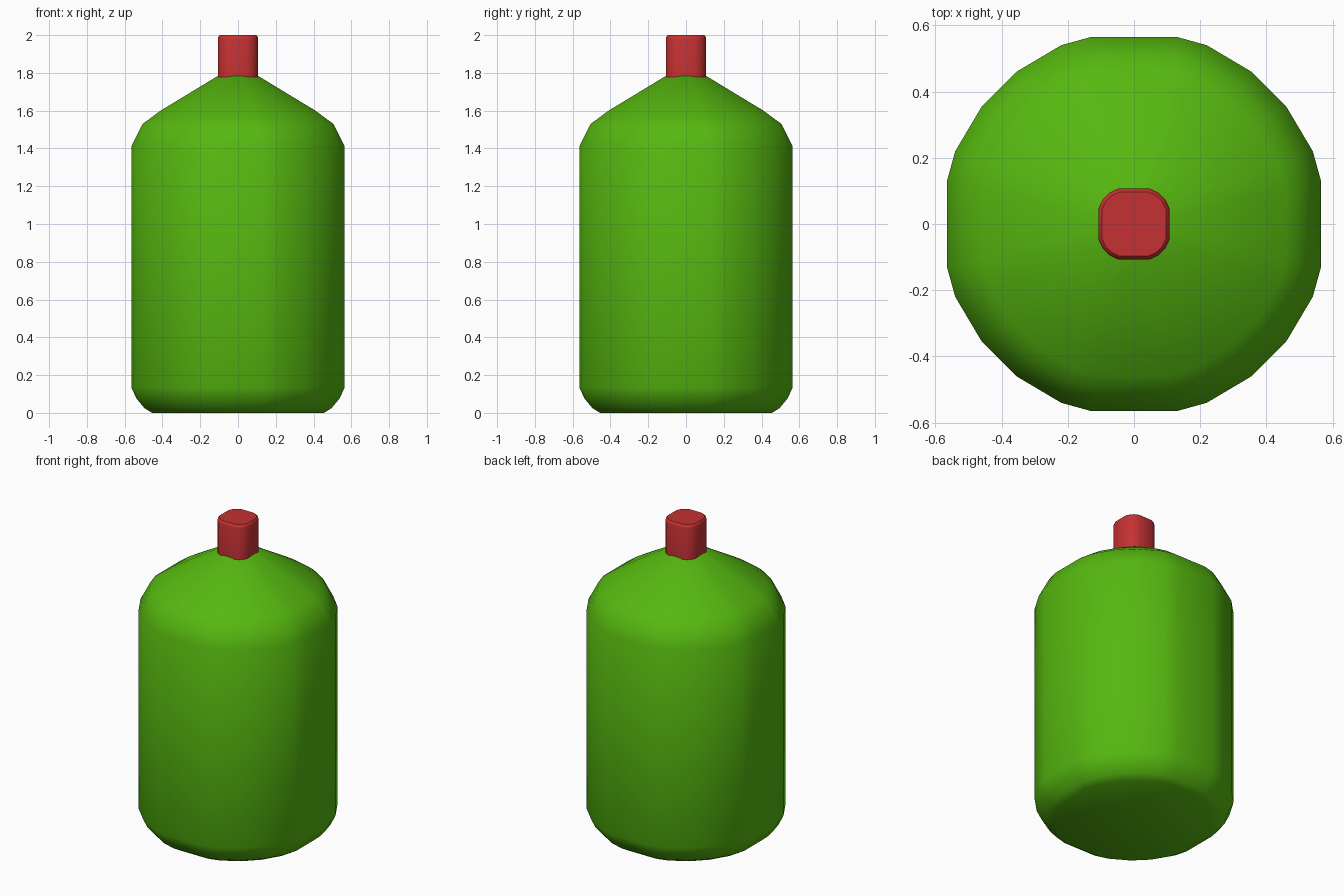
import bpy, bmesh, math

if "Cube" in bpy.data.objects:
    bpy.data.objects.remove(bpy.data.objects["Cube"], do_unlink=True)


def material(name, rgb):
    mat = bpy.data.materials.new(name)
    mat.diffuse_color = (*rgb, 1)
    mat.use_nodes = True
    bsdf = mat.node_tree.nodes["Principled BSDF"]
    bsdf.inputs["Base Color"].default_value = (*rgb, 1)
    bsdf.inputs["Roughness"].default_value = 0.6
    return mat


def full_outline(quadrant):
    """Turn one quadrant of a cross-section into the whole closed outline."""
    points = []
    for _ in range(4):
        points += quadrant
        quadrant = [(-y, x) for x, y in quadrant]
    return points


def loft(name, quadrant, profile, mat, angle):
    """Stack scaled copies of an outline; profile is (half width, height)."""
    outline = full_outline(quadrant)
    width = max(x for x, _ in outline)
    bm = bmesh.new()
    rings = [[bm.verts.new((x * r / width, y * r / width, z)) for x, y in outline]
             for r, z in profile]
    n = len(outline)
    for low, high in zip(rings, rings[1:]):
        for i in range(n):
            j = (i + 1) % n
            bm.faces.new((low[i], low[j], high[j], high[i]))
    bm.faces.new(rings[0][::-1])
    bm.faces.new(rings[-1])
    mesh = bpy.data.meshes.new(name)
    bm.to_mesh(mesh)
    bm.free()
    mesh.materials.append(mat)
    obj = bpy.data.objects.new(name, mesh)
    bpy.context.collection.objects.link(obj)
    bpy.ops.object.select_all(action="DESELECT")
    obj.select_set(True)
    bpy.context.view_layer.objects.active = obj
    bpy.ops.object.shade_smooth_by_angle(angle=math.radians(angle))
    return obj


green = material("bottle green", (0.093, 0.479, 0.005))
red = material("cap red", (0.56, 0.031, 0.033))

# Bottle body: rounded base, straight wall, rounded shoulder, conical neck
body_quadrant = [(0.565, 0.13), (0.54, 0.22), (0.46, 0.355),
                 (0.355, 0.46), (0.22, 0.54), (0.13, 0.565)]
body_profile = [(0.455, 0), (0.495, 0.025), (0.537, 0.075), (0.565, 0.135),
                (0.565, 1.41), (0.505, 1.53), (0.46, 1.563), (0.41, 1.60),
                (0.105, 1.785)]
loft("bottle_body", body_quadrant, body_profile, green, 32)

# Cap: squarish rounded block with a softened top edge
cap_quadrant = [(0.107, 0.048), (0.094, 0.075), (0.075, 0.094), (0.048, 0.107)]
cap_profile = [(0.107, 1.778), (0.107, 1.98), (0.104, 1.993), (0.097, 2.0)]
loft("cap", cap_quadrant, cap_profile, red, 35)
